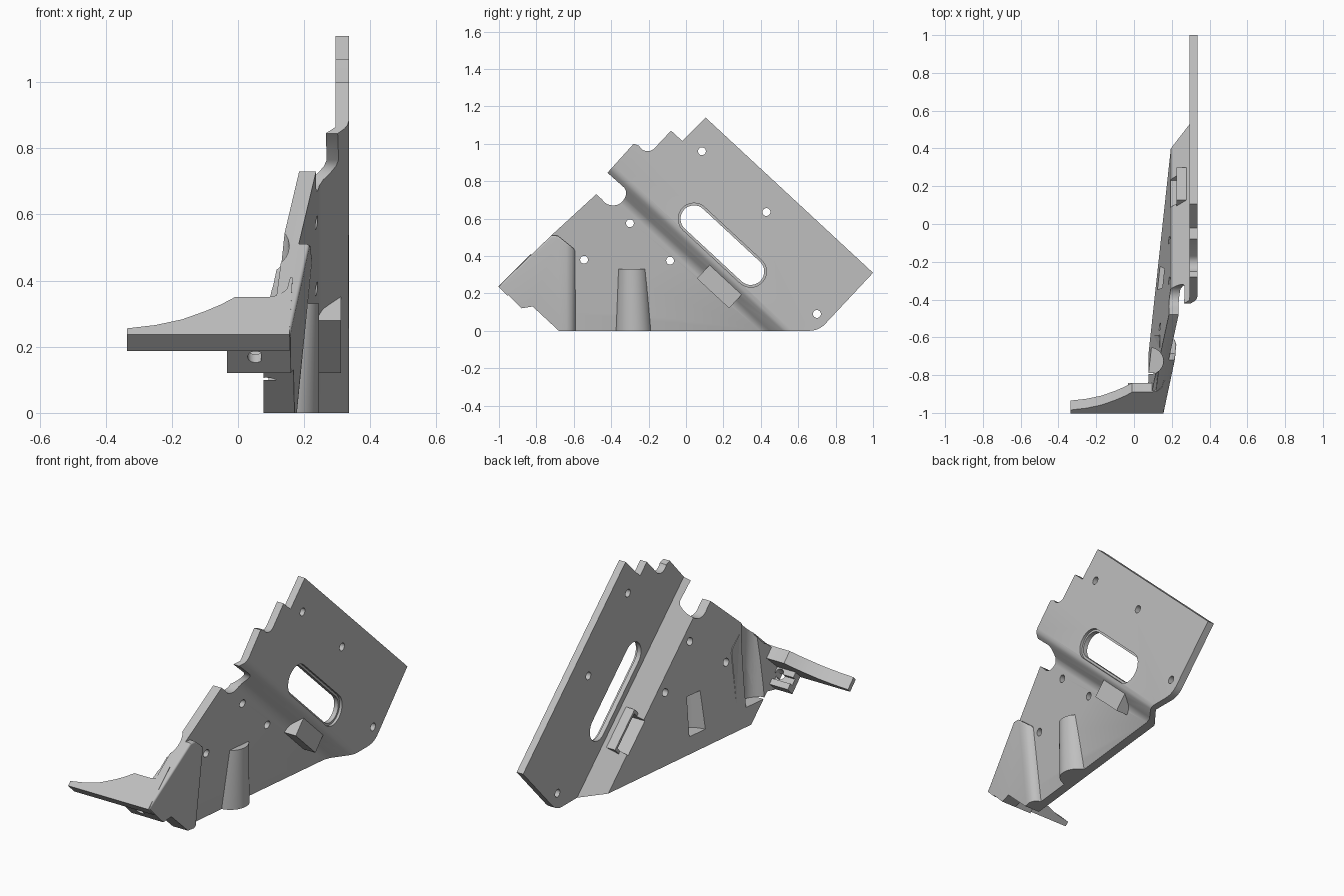
import bpy, bmesh, math
from mathutils import Vector as V

if "Cube" in bpy.data.objects:
    bpy.data.objects.remove(bpy.data.objects["Cube"])

grey = bpy.data.materials.new("plain_grey")
grey.diffuse_color = (0.52, 0.52, 0.52, 1)
grey.use_nodes = True
grey.node_tree.nodes["Principled BSDF"].inputs["Base Color"].default_value = grey.diffuse_color

X, Y, Z = V((1, 0, 0)), V((0, 1, 0)), V((0, 0, 1))
S, T = V((0, .68, .733)), V((0, .733, -.68))      # across and along the fold line
UP, DEEP = V((0, .7071, .7071)), V((0, .7071, -.7071))   # frame of the slanted arm
FRONT = V((0, -1, .24))


def loft(name, a, b):
    """Closed solid between two matching rings of points."""
    bm = bmesh.new()
    ra, rb = [bm.verts.new(p) for p in a], [bm.verts.new(p) for p in b]
    n = len(ra)
    bm.faces.new(ra)
    bm.faces.new(rb[::-1])
    for i in range(n):
        bm.faces.new((ra[i], rb[i], rb[(i + 1) % n], ra[(i + 1) % n]))
    bmesh.ops.recalc_face_normals(bm, faces=bm.faces)
    me = bpy.data.meshes.new(name)
    bm.to_mesh(me)
    bm.free()
    me.materials.append(grey)
    ob = bpy.data.objects.new(name, me)
    bpy.context.collection.objects.link(ob)
    return ob


def prism(name, pts, u, v, w, lo, hi, o=V((0, 0, 0))):
    ring = lambda d: [o + u * p[0] + v * p[1] + w * d for p in pts]
    return loft(name, ring(lo), ring(hi))


def arc(cx, cy, r, a0, a1, n=10):
    return [(cx + r * math.cos(math.radians(a0 + (a1 - a0) * i / n)),
             cy + r * math.sin(math.radians(a0 + (a1 - a0) * i / n))) for i in range(n + 1)]


def boolean(ob, cutter, op='DIFFERENCE'):
    m = ob.modifiers.new("cut", 'BOOLEAN')
    m.operation, m.object, m.solver = op, cutter, 'EXACT'
    bpy.context.view_layer.objects.active = ob
    bpy.ops.object.modifier_apply(modifier=m.name)


cutters = []


def cutter(*args, **kw):
    ob = prism("cutter", *args, **kw)
    ob.hide_render = True
    cutters.append(ob)
    return ob


def inner(s):
    return .195 + .16 * (s - .272)


# folded panel: cross-section swept along the fold, trimmed to the outline
section = [(-.7, inner(-.7)), (.272, inner(.272)), (.36, .295), (1.1, .295), (1.1, .335),
           (.385, .335), (.367, .331), (.352, .321), (.305, .27), (.292, .257), (.27, .246),
           (-.7, inner(-.7) + .05)]
panel = prism("folded_panel", section, S, X, T, -1.6, 1.6)
outline = [(-1, .24), (-.85, .375), (-.83, .385), (-.72, .51), (-.48, .73)]
outline += arc(-.39, .74, .07, 212, 365)
outline += [(-.33, .765), (-.42, .845), (-.28, 1.0)]
outline += arc(-.205, 1.01, .05, 205, 315, 8)
outline += [(-.08, 1.07), (-.02, 1.015), (.105, 1.14), (1, .31)]
outline += arc(.66, .115, .115, -42, -90, 6)
outline += [(-.68, 0), (-.82, .13), (-.88, .12)]
boolean(panel, cutter(outline, Y, Z, X, -.5, .8), 'INTERSECT')

# long slot with a shallow countersunk rim, and screw holes
def slot(r):
    return arc(.468, -.376, r, -180, 0, 16) + arc(.468, .038, r, 0, 180, 16)
for r, lo in ((.072, 0), (.084, .32)):
    pts = arc(.468, .038, r, 0, 180, 16) + arc(.468, -.376, r, 180, 360, 16)
    boolean(panel, cutter(pts, S, T, X, lo, .5))
for y, z in ((.085, .96), (.43, .635), (.70, .09), (-.30, .575), (-.545, .38), (-.085, .375)):
    boolean(panel, cutter(arc(y, z, .021, 0, 345, 23), Y, Z, X, 0, .5))

# corner guard at the front: sheared section trimmed to its side outline
guard = prism("corner_guard", [(.076, -1.05), (.128, -1.05), (.172, -.67), (.178, -.64),
                               (.172, -.615), (.155, -.597), (.13, -.588), (.09, -.588)],
              X, Y, Z + X * .1, -.1, .7)
boolean(guard, cutter([(-1, .24), (-.72, .51), (-.685, .508), (-.60, .44), (-.58, .40), (-.58, 0),
                       (-.68, 0), (-.82, .13), (-.88, .12)], Y, Z, X, -.5, .8), 'INTERSECT')
bm = bmesh.new()
bm.from_mesh(guard.data)
edges = []
for e in bm.edges:
    if len(e.link_faces) == 2:
        nx = sorted(e.link_faces, key=lambda f: f.normal.x)
        if nx[1].normal.x > .8 and nx[0].normal.z > .45 and nx[0].normal.x < .4:
            edges.append(e)
bmesh.ops.bevel(bm, geom=edges, offset=.03, segments=5, profile=.5, affect='EDGES',
                clamp_overlap=True)
bm.to_mesh(guard.data)
bm.free()

# rounded recess behind the guard
recess = cutter(arc(.085, -.725, .07, 0, 345, 23), X, Y, Z, .1, .7)
for ob in (panel, guard):
    boolean(ob, recess)

# slanted arm reaching sideways
arm = prism("side_arm", [(-.335, -.005), (-.335, .022), (-.25, .036), (-.17, .06), (-.10, .095),
                         (-.05, .125), (-.01, .155), (.09, .155), (.125, .165), (.148, .19),
                         (.158, .24), (.165, .24), (.155, -.005)],
            X, UP, DEEP, 0, .07, o=FRONT)

# drilled block under the arm, grooved at the back
block = prism("arm_block", [(-.033, 0), (.155, 0), (.155, .057), (-.033, .057)],
              X, UP, DEEP, .0, .168, o=FRONT)
boolean(block, cutter(arc(.053, .10, .024, 0, 345, 23), X, DEEP, UP, -.1, .3, o=FRONT))
boolean(block, cutter([(-.1, .10), (.12, .10), (.12, .135), (-.1, .135)],
                      X, DEEP, UP, .035, .3, o=FRONT))

# half-round tapered boss, hollow behind
def half_round(x, y, rx, ry, z):
    return [V((px * rx + x, py * ry + y, z)) for px, py in arc(0, 0, 1, -90, 90, 20)]
boss = loft("half_round_boss", half_round(.14, -.278, .105, .098, 0),
            half_round(.18, -.285, .065, .08, .33))
hollow = loft("cutter", half_round(.08, -.285, .14, .065, .09),
              half_round(.08, -.285, .14, .06, .30))
cutters.append(hollow)
for ob in (panel, boss):
    boolean(ob, hollow)

# raised box on the fold, hollow behind
def rect(s0, s1, t0, t1):
    return [(s0, t0), (s1, t0), (s1, t1), (s0, t1)]
box = prism("fold_box", rect(.245, .345, -.147, .087), S, T, X, .225, .312)
pocket = cutter(rect(.262, .33, -.13, .07), S, T, X, .1, .292)
for ob in (panel, box):
    boolean(ob, pocket)

for c in cutters:
    bpy.data.objects.remove(c)

# keep sharp edges, smooth the curved ones
bpy.ops.object.select_all(action='DESELECT')
for ob in (panel, guard, arm, block, boss, box):
    ob.select_set(True)
bpy.context.view_layer.objects.active = panel
bpy.ops.object.shade_smooth_by_angle(angle=math.radians(30))
